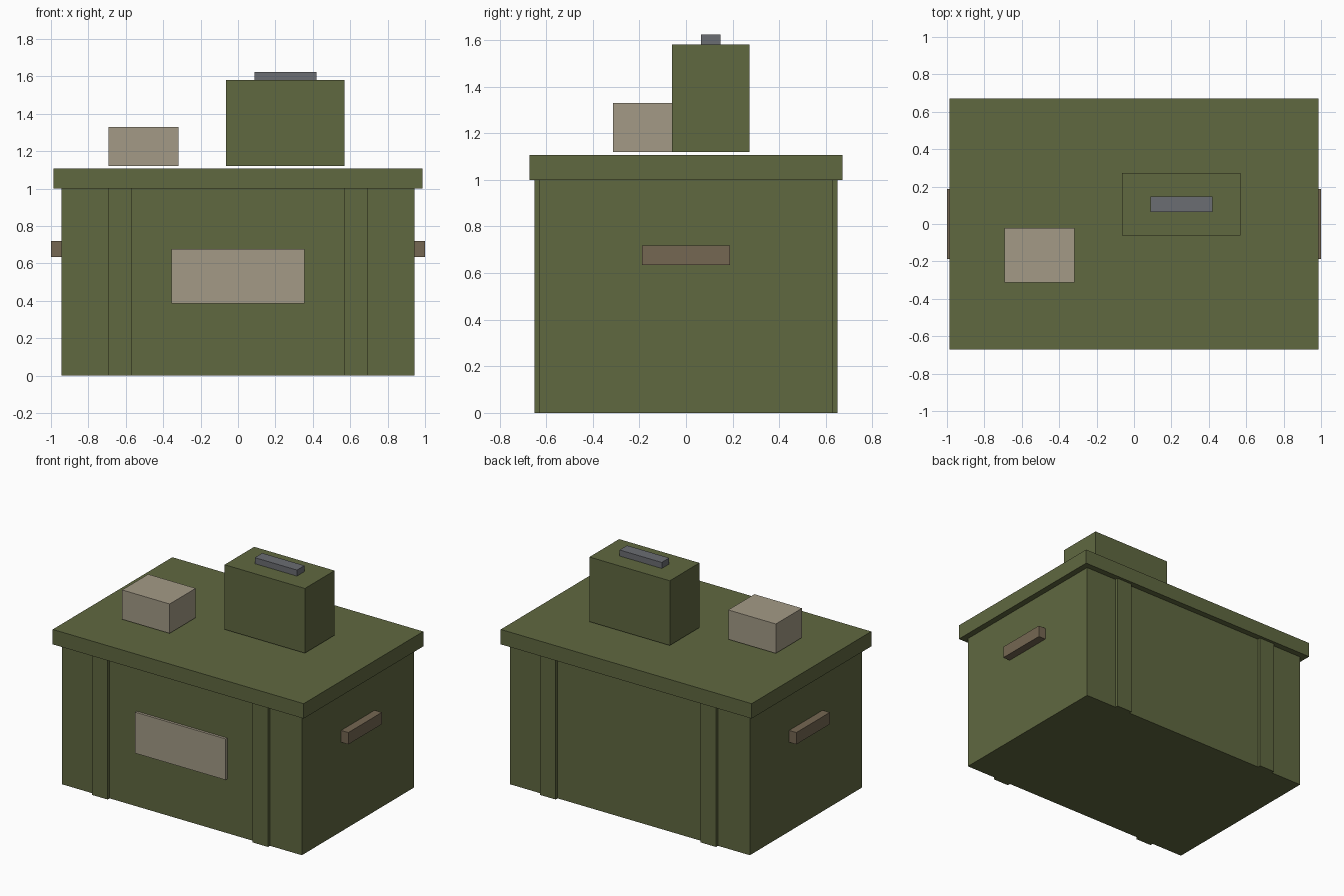
import bpy

if "Cube" in bpy.data.objects:
    bpy.data.objects.remove(bpy.data.objects["Cube"])


def material(name, rgb):
    # sRGB 0-255 to linear
    lin = [((c / 255 + 0.055) / 1.055) ** 2.4 for c in rgb]
    m = bpy.data.materials.new(name)
    m.diffuse_color = (*lin, 1.0)
    m.use_nodes = True
    m.node_tree.nodes["Principled BSDF"].inputs["Base Color"].default_value = m.diffuse_color
    return m


olive = material("olive green", (96, 104, 64))
beige = material("pale beige", (163, 154, 134))
brown = material("leather brown", (117, 103, 82))
steel = material("steel grey", (107, 109, 114))


def box(name, x, y, z, mat):
    """Axis-aligned box from (min, max) ranges."""
    bpy.ops.mesh.primitive_cube_add(
        size=1, location=[(r[0] + r[1]) / 2 for r in (x, y, z)])
    ob = bpy.context.object
    ob.name = name
    ob.scale = [r[1] - r[0] for r in (x, y, z)]
    bpy.ops.object.transform_apply(location=False, rotation=False, scale=True)
    ob.data.materials.append(mat)
    return ob


# crate body and overhanging lid
box("crate_body", (-0.943, 0.943), (-0.629, 0.629), (0, 1.0), olive)
box("crate_lid", (-0.987, 0.987), (-0.672, 0.672), (1.0, 1.106), olive)

# vertical battens on front and back, handles on the sides
for sx, side in ((-1, "left"), (1, "right")):
    xs = sorted((sx * 0.57, sx * 0.692))
    box("front_batten_" + side, xs, (-0.651, -0.625), (0, 1.0), olive)
    box("back_batten_" + side, xs, (0.625, 0.651), (0, 1.0), olive)
    box("side_handle_" + side, sorted((sx * 0.935, sx * 1.0)),
        (-0.188, 0.188), (0.635, 0.719), brown)

# blank plate on the front
box("front_plate", (-0.356, 0.356), (-0.647, -0.625), (0.385, 0.677), beige)

# metal can with its grip
box("metal_can", (-0.063, 0.569), (-0.061, 0.272), (1.12, 1.58), olive)
box("can_grip", (0.087, 0.419), (0.064, 0.148), (1.575, 1.623), steel)

# small carton
box("small_carton", (-0.692, -0.318), (-0.314, -0.021), (1.12, 1.329), beige)
